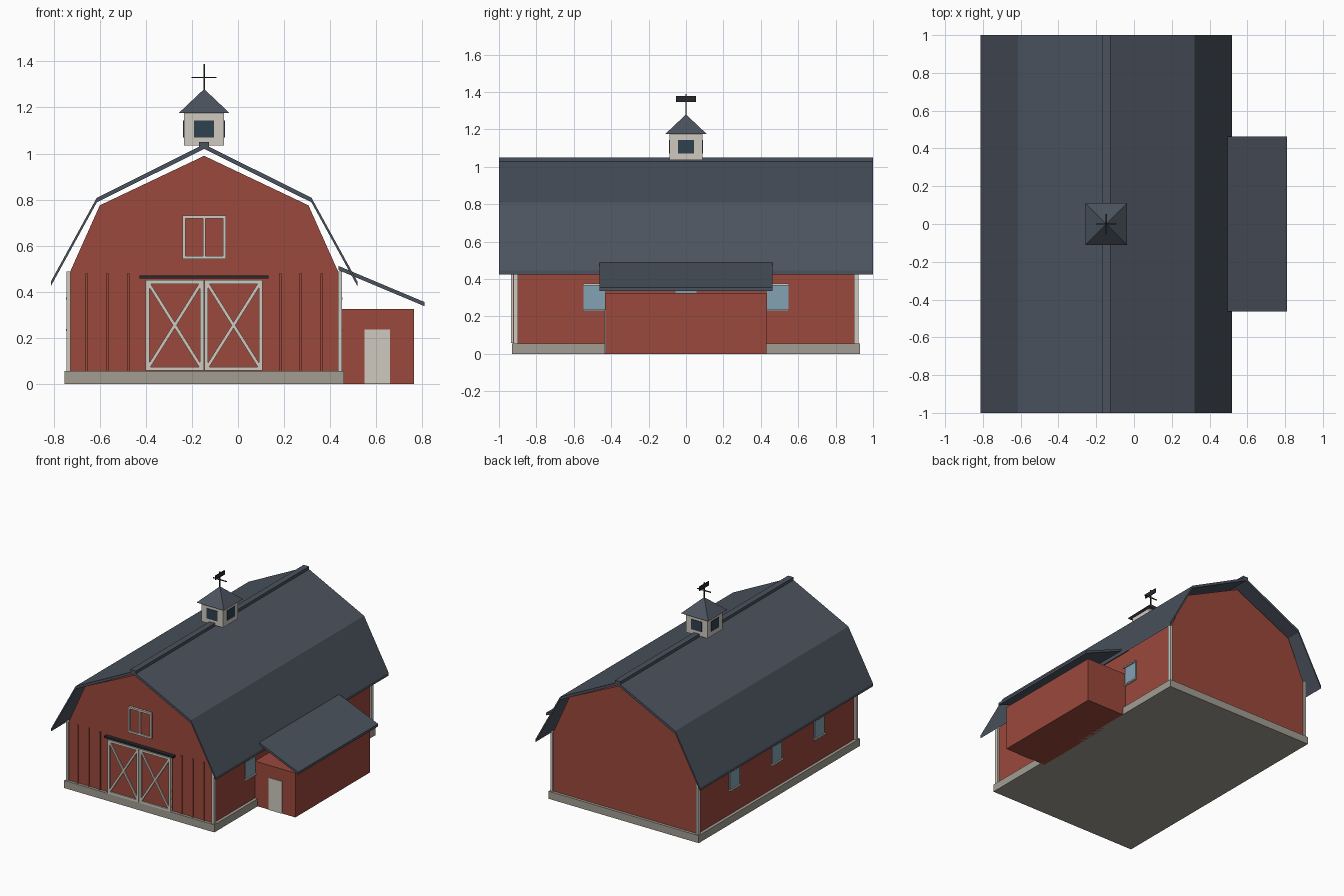
import bpy, bmesh, math
from mathutils import Matrix

if "Cube" in bpy.data.objects:
    bpy.data.objects.remove(bpy.data.objects["Cube"])

CX = -0.147          # centre line of the main barn
WALL_Y = 0.91        # half length of the main barn
HALF = 0.585         # half width of the main barn


def material(name, rgb):
    m = bpy.data.materials.new(name)
    m.diffuse_color = (*rgb, 1)
    m.use_nodes = True
    m.node_tree.nodes["Principled BSDF"].inputs["Base Color"].default_value = m.diffuse_color
    return m


RED = material("barn red", (0.33, 0.065, 0.045))
ROOF = material("slate roof", (0.07, 0.085, 0.11))
CREAM = material("cream trim", (0.62, 0.59, 0.52))
STONE = material("stone", (0.36, 0.34, 0.29))
GLASS = material("glass", (0.23, 0.36, 0.45))
DARK = material("dark glass", (0.03, 0.053, 0.08))
IRON = material("iron", (0.02, 0.022, 0.027))


def finish(name, bm, mat):
    bmesh.ops.recalc_face_normals(bm, faces=bm.faces)
    me = bpy.data.meshes.new(name)
    bm.to_mesh(me)
    bm.free()
    me.materials.append(mat)
    ob = bpy.data.objects.new(name, me)
    bpy.context.collection.objects.link(ob)
    return ob


def box(name, x, y, z, mat):
    """Box from (min, max) ranges."""
    bm = bmesh.new()
    bmesh.ops.create_cube(bm, size=1)
    for v in bm.verts:
        v.co = [r[0] if c < 0 else r[1] for c, r in zip(v.co, (x, y, z))]
    return finish(name, bm, mat)


def prism(name, profile, y0, y1, mat):
    """Extrude an x-z outline along y."""
    bm = bmesh.new()
    face = bm.faces.new([bm.verts.new((x, y0, z)) for x, z in profile])
    ext = bmesh.ops.extrude_face_region(bm, geom=[face])
    for v in ext["geom"]:
        if isinstance(v, bmesh.types.BMVert):
            v.co.y = y1
    return finish(name, bm, mat)


def bar(name, a, b, width, y0, y1, mat):
    """Flat diagonal strip between two x-z points."""
    dx, dz = b[0] - a[0], b[1] - a[1]
    k = width / 2 / math.hypot(dx, dz)
    nx, nz = -dz * k, dx * k
    prism(name, [(a[0] + nx, a[1] + nz), (b[0] + nx, b[1] + nz),
                 (b[0] - nx, b[1] - nz), (a[0] - nx, a[1] - nz)], y0, y1, mat)


def frame(name, x, z, w, y0, y1, mat):
    """Rectangular trim on the front wall."""
    for part, xr, zr in (("left", (x[0], x[0] + w), z), ("right", (x[1] - w, x[1]), z),
                         ("bottom", (x[0] + w, x[1] - w), (z[0], z[0] + w)),
                         ("top", (x[0] + w, x[1] - w), (z[1] - w, z[1]))):
        box(f"{name}_{part}", xr, (y0, y1), zr, mat)


def mirrored(points):
    """Left half outline, bottom to ridge, mirrored about the barn centre."""
    return [(CX - x, z) for x, z in points] + [(CX + x, z) for x, z in points[-2::-1]]


# Foundation and gambrel body
box("foundation", (CX - 0.607, CX + 0.607), (-0.93, 0.93), (0, 0.055), STONE)
prism("barn_walls", mirrored([(HALF, 0.01), (HALF, 0.48), (0.453, 0.775), (0, 0.99)]),
      -WALL_Y, WALL_Y, RED)

# Thin gambrel roof shell and ridge cap
top = mirrored([(0.665, 0.445), (0.466, 0.808), (0, 1.04)])
prism("main_roof", top + [(x, z - 0.02) for x, z in reversed(top)], -1, 1, ROOF)
box("ridge_cap", (CX - 0.022, CX + 0.022), (-1, 1), (1.025, 1.05), ROOF)

# Corner trim
for sx in (-1, 1):
    for sy in (-1, 1):
        box("corner_trim", sorted((CX + sx * 0.581, CX + sx * 0.598)),
            sorted((sy * 0.897, sy * 0.923)), (0.055, 0.487), CREAM)

# Battens on the front wall
for off in (0.33, 0.42, 0.51):
    for s in (-1, 1):
        c = CX + s * off
        box("front_batten", (c - 0.005, c + 0.005), (-0.917, -0.905), (0.055, 0.48), RED)

# Sliding barn doors with cross bracing
for s in (-1, 1):
    x = sorted((CX + s * 0.001, CX + s * 0.254))
    z = (0.057, 0.45)
    box("door_panel", x, (-0.925, -0.905), z, RED)
    frame("door_frame", x, z, 0.016, -0.935, -0.915, CREAM)
    a, b = x[0] + 0.014, x[1] - 0.014
    bar("door_brace_up", (a, 0.075), (b, 0.434), 0.014, -0.934, -0.915, CREAM)
    bar("door_brace_down", (a, 0.434), (b, 0.075), 0.014, -0.933, -0.915, CREAM)
box("door_rail", (CX - 0.28, CX + 0.28), (-0.938, -0.905), (0.457, 0.47), IRON)

# Loft hatch
lx, lz = (CX - 0.094, CX + 0.094), (0.543, 0.731)
box("loft_hatch", lx, (-0.918, -0.905), lz, RED)
frame("loft_frame", lx, lz, 0.013, -0.926, -0.91, CREAM)
box("loft_mullion", (CX - 0.006, CX + 0.006), (-0.926, -0.91), (0.556, 0.718), CREAM)

# Three windows on each long side
for s in (-1, 1):
    for y in (-0.49, 0, 0.49):
        inner = CX + s * 0.575
        box("side_window", sorted((inner, CX + s * 0.591)), (y - 0.057, y + 0.057),
            (0.235, 0.37), GLASS)
        for z in (0.229, 0.366):
            box("window_trim", sorted((inner, CX + s * 0.6)), (y - 0.062, y + 0.062),
                (z, z + 0.009), CREAM)

# Lean-to shed with its sloping roof and door
box("shed_walls", (0.43, 0.765), (-0.43, 0.43), (0, 0.324), RED)
prism("shed_roof", [(0.436, 0.512), (0.81, 0.355), (0.81, 0.337), (0.436, 0.494)],
      -0.462, 0.462, ROOF)
box("shed_door", (0.55, 0.66), (-0.436, -0.425), (0.001, 0.236), CREAM)

# Cupola with a dark window on each side
box("cupola", (CX - 0.087, CX + 0.087), (-0.087, 0.087), (1.035, 1.175), CREAM)
box("cupola_window_front_back", (CX - 0.043, CX + 0.043), (-0.091, 0.091), (1.07, 1.143), DARK)
box("cupola_window_sides", (CX - 0.091, CX + 0.091), (-0.043, 0.043), (1.07, 1.143), DARK)
bm = bmesh.new()
bmesh.ops.create_cone(bm, cap_ends=True, segments=4, radius1=0.111 * math.sqrt(2),
                      radius2=0, depth=0.105,
                      matrix=Matrix.Translation((CX, 0, 1.2275)) @ Matrix.Rotation(math.pi / 4, 4, 'Z'))
finish("cupola_roof", bm, ROOF)

# Weathervane
box("vane_pole", (CX - 0.003, CX + 0.003), (-0.003, 0.003), (1.27, 1.388), IRON)
box("vane_arm", (CX - 0.054, CX + 0.054), (-0.003, 0.003), (1.327, 1.333), IRON)
box("vane_plate", (CX - 0.003, CX + 0.003), (-0.054, 0.054), (1.347, 1.378), IRON)
